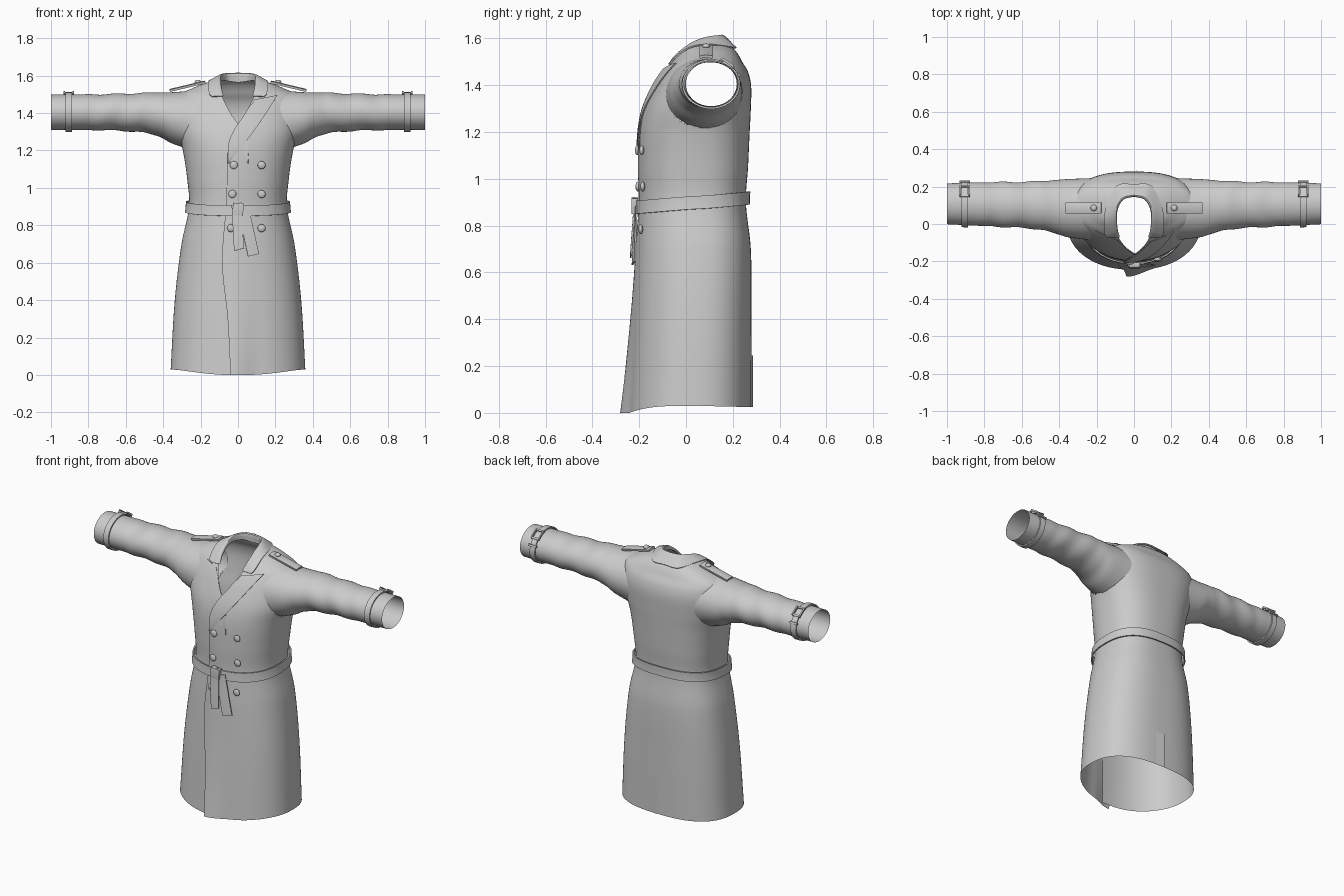
import bpy, bmesh
from math import sin, cos, pi, asin, copysign
from mathutils import Vector

if "Cube" in bpy.data.objects:
    bpy.data.objects.remove(bpy.data.objects["Cube"])

NF, NB = 2.2, 2.6   # squareness of the front and back halves of a body section


def interp(table, t):
    """Smooth interpolation of rows (key, values...)."""
    t = min(max(t, table[0][0]), table[-1][0])
    i = max(k for k in range(len(table) - 1) if table[k][0] <= t)
    p, q = table[i], table[i + 1]
    o, r = table[max(i - 1, 0)], table[min(i + 2, len(table) - 1)]
    h = q[0] - p[0]
    f = (t - p[0]) / h
    out = []
    for k in range(1, len(p)):
        m0 = (q[k] - o[k]) / (q[0] - o[0]) * h
        m1 = (r[k] - p[k]) / (r[0] - p[0]) * h
        out.append((2*f**3 - 3*f**2 + 1)*p[k] + (f**3 - 2*f**2 + f)*m0
                   + (3*f**2 - 2*f**3)*q[k] + (f**3 - f**2)*m1)
    return out


def smooth(t):
    t = min(max(t, 0), 1)
    return t * t * (3 - 2 * t)


def grid(name, fn, nu, nv, thick=0, closed=False, drop=None):
    """Sheet made from fn(u, v), optionally closed along u and thickened."""
    bm = bmesh.new()
    cols = nu if closed else nu + 1
    vs = [[bm.verts.new(fn(i / nu, j / nv)) for i in range(cols)] for j in range(nv + 1)]
    for j in range(nv):
        for i in range(nu):
            k = (i + 1) % cols
            bm.faces.new((vs[j][i], vs[j][k], vs[j + 1][k], vs[j + 1][i]))
    if drop:
        bad = [f for f in bm.faces if drop(f.calc_center_median())]
        bmesh.ops.delete(bm, geom=bad, context='FACES')
    bmesh.ops.recalc_face_normals(bm, faces=bm.faces[:])
    me = bpy.data.meshes.new(name)
    bm.to_mesh(me)
    bm.free()
    ob = bpy.data.objects.new(name, me)
    bpy.context.collection.objects.link(ob)
    if thick:
        m = ob.modifiers.new("thickness", 'SOLIDIFY')
        m.thickness, m.offset = thick, 0
    return ob


def box(name, loc, size, rot=(0, 0, 0)):
    bpy.ops.mesh.primitive_cube_add(size=1, location=loc, rotation=rot)
    ob = bpy.context.object
    ob.name, ob.scale = name, size
    b = ob.modifiers.new("bevel", 'BEVEL')
    b.width, b.segments = 0.003, 2


def button(loc, scale):
    bpy.ops.mesh.primitive_uv_sphere_add(segments=20, ring_count=10, radius=1, location=loc)
    bpy.context.object.name, bpy.context.object.scale = "button", scale


# Body sections: z, half width, front y, back y; then front edge: z, x
BODY = [(.03, .36, -.245, .28), (.4, .338, -.225, .28), (.7, .302, -.208, .277),
        (.9, .262, -.195, .256), (1.05, .272, -.198, .265), (1.2, .295, -.193, .272),
        (1.3, .322, -.172, .277), (1.4, .334, -.128, .278), (1.46, .33, -.092, .264),
        (1.5, .315, -.06, .24), (1.53, .25, -.035, .224), (1.555, .19, -.02, .205),
        (1.575, .125, -.01, .18)]
EDGE = [(.03, -.04), (.3, -.055), (.6, -.085), (.9, -.065), (1.13, -.055),
        (1.24, -.05), (1.32, -.015), (1.4, .04), (1.5, .088), (1.575, .1)]


def section(th, z, off=0):
    a, yf, yb = interp(BODY, z)
    c, b = (yf + yb) / 2, (yb - yf) / 2
    n = NF if cos(th) > 0 else NB
    s, k = sin(th), cos(th)
    return (copysign(abs(s) ** (2 / n), s) * (a + off),
            c - copysign(abs(k) ** (2 / n), k) * (b + off))


def surf_y(x, z, side=-1):
    a, yf, yb = interp(BODY, z)
    n = NF if side < 0 else NB
    return (yf + yb) / 2 + side * (yb - yf) / 2 * max(0, 1 - abs(x / a) ** n) ** (1 / n)


def surf_x(y, z):
    a, yf, yb = interp(BODY, z)
    d = (y - (yf + yb) / 2) / ((yb - yf) / 2)
    n = NF if d < 0 else NB
    return a * max(0, 1 - abs(d) ** n) ** (1 / n)


def body(u, v):
    z = .03 + 1.545 * (1 - (1 - v) ** 1.5)
    a, e = interp(BODY, z)[0], interp(EDGE, z)[0]
    t0 = asin(copysign(abs(e / a) ** (NF / 2), e))
    th = t0 + u * (2 * pi - 2 * t0)
    x, y = section(th, z)
    if u < .3:      # outer panel laps over the inner one
        y -= (.008 + .032 * max(0, 1 - z / .7) ** 2) * smooth((.12 - x) / .16)
    low = max(0, 1 - z / .35)
    return x, y, z - low * (.034 * max(0, cos(th)) ** 3 + .006 * max(0, -cos(th)))


# Sleeves: x, centre y, centre z, radius y, radius z
SLEEVE = [(.29, .08, 1.366, .165, .15), (.36, .085, 1.376, .155, .135),
          (.42, .092, 1.392, .143, .118), (.5, .1, 1.401, .13, .107),
          (.6, .102, 1.404, .123, .1), (.8, .106, 1.405, .117, .095), (1.0, .108, 1.405, .109, .095)]


def in_armhole(p):
    _, cy, cz, ry, rz = SLEEVE[0]
    return abs(p.x) > .18 and ((p.y - cy) / ry) ** 2 + ((p.z - cz) / rz) ** 2 < .93


grid("coat_body", body, 120, 90, drop=in_armhole)


def sleeve_point(x, ang, off=0):
    cy, cz, ry, rz = interp(SLEEVE, x)
    w = .003 * sin(x * 38 + 2 * sin(ang)) * smooth((x - .4) / .1) * smooth((.85 - x) / .1)
    return cy + (ry + off + w) * cos(ang), cz + (rz + off + w) * sin(ang)


# Sleeves, cuff straps, buckles, shoulder straps
for s in (1, -1):
    def sleeve(u, v):
        x = .29 + .71 * v
        y, z = sleeve_point(x, u * 2 * pi)
        k = smooth((x - .29) / .08)
        return s * (x * k + (1 - k) * min(surf_x(y, z) + x - .29, x)), y, z

    def strap(u, v):
        x = .887 + .036 * v
        y, z = sleeve_point(x, u * 2 * pi, .008)
        return s * x, y, z

    def epaulette(u, v):
        x = .175 + .19 * u
        return s * x, .058 + .056 * v, 1.568 - .045 * u - .004 * (2 * v - 1) ** 2

    grid("sleeve", sleeve, 48, 50, closed=True)
    grid("cuff_strap", strap, 40, 1, .008, closed=True)
    grid("shoulder_strap", epaulette, 10, 4, .012)
    button((s * .215, .086, 1.567), (.017, .017, .011))
    for ang in (1.22, .75, .35):
        y, z = sleeve_point(.905, ang, .014)
        box("cuff_buckle", (s * .905, y, z), (.055, .012, .01), (ang - pi / 2, 0, 0))
    y, z = sleeve_point(.905, .98, .016)
    for dx in (-.025, .025):
        box("cuff_buckle_side", (s * (.905 + dx), y, z), (.008, .06, .01), (.98 - pi / 2, 0, 0))

# Lapels laid over the chest, outer one on top
for s, off, t in ((1, .015, .005), (-1, .0055, .002)):
    def lapel(u, v):
        z = 1.13 + .365 * v
        inner = interp(EDGE, z)[0]
        outer = -.052 + .262 * v + .012 * sin(pi * v)
        x = inner + (outer - inner) * u
        zz = z - .025 * smooth((v - .8) / .2) * (1 - u)
        return s * x, surf_y(x, zz) - off + .006 * u, zz
    grid("lapel", lapel, 10, 30, t)

# Collar: station, fold point xyz, outer edge xyz
COLLAR = [(0, 0, .155, 1.613, 0, .212, 1.56), (.2, .06, .14, 1.611, .09, .205, 1.56),
          (.4, .095, .085, 1.603, .146, .1, 1.573), (.6, .101, .025, 1.58, .16, .015, 1.56),
          (.8, .097, -.036, 1.535, .155, -.056, 1.508), (1, .086, -.073, 1.49, .14, -.072, 1.488)]


def collar(u, v):
    t = 2 * u - 1
    m = copysign(1, t)
    p = interp(COLLAR, abs(t))
    fold, outer = Vector(p[:3]), Vector(p[3:])
    stand = Vector((fold.x * .93, .07 + (fold.y - .07) * .93, fold.z - .05 * (1 - abs(t))))
    x, y, z = interp([(0, *stand), (.5, *fold), (1, *outer)], v)
    return m * x, y, z


grid("collar", collar, 48, 10, .006)


# Belt, knot and hanging tails
def belt(u, v):
    th = 2 * pi * u
    z = .898 - .02 * cos(th) + .056 * (v - .5)
    x, y = section(th, z, .014)
    return x, y, z


grid("belt", belt, 96, 3, .008, closed=True)
box("belt_knot", (0, -.219, .885), (.058, .026, .066), (0, .1, 0))
for x0, z0, x1, z1, w, off in ((-.008, .915, .005, .67, .052, .026), (.03, .88, .083, .64, .058, .019)):
    def tail(u, v):
        x = x0 + (x1 - x0) * v + w * (u - .5)
        z = z0 + (z1 - z0) * v + .015 * (u - .5)
        return x, surf_y(x, z) - off, z
    grid("belt_tail", tail, 4, 16, .007)

# Double row of front buttons
for z, x in ((1.122, -.022), (.967, -.03), (.785, -.037)):
    for bx in (x, .126):
        button((bx, surf_y(bx, z) - .011, z), (.021, .01, .021))


# Back vent overlap
def vent(u, v):
    x, z = .06 * u, .026 + .22 * v
    return x, surf_y(x, z, 1) + .006 * (1 - u), z


grid("back_vent", vent, 4, 10)

bpy.ops.object.select_all(action='SELECT')
bpy.context.view_layer.objects.active = bpy.data.objects["coat_body"]
bpy.ops.object.convert(target='MESH')
bpy.ops.object.shade_smooth_by_angle(angle=0.7)
